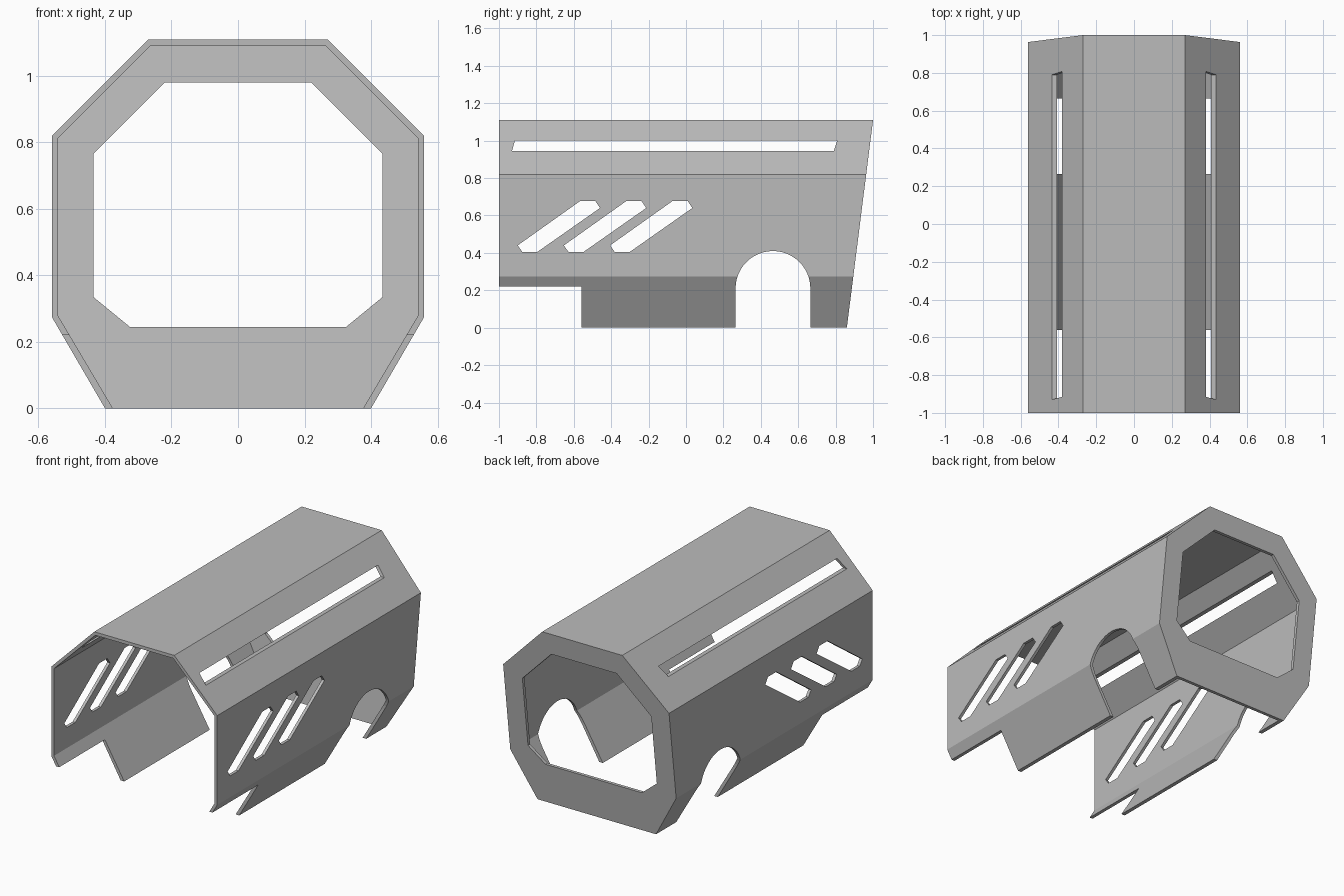
import bpy, bmesh, math

if "Cube" in bpy.data.objects:
    bpy.data.objects.remove(bpy.data.objects["Cube"], do_unlink=True)

WALL = 0.02


def back_y(z):
    """Depth of the leaning rear face at a given height."""
    return 0.86 + 0.14 * z / 1.11


def prism(name, start, end):
    """Solid between two matching loops of points."""
    bm = bmesh.new()
    a = [bm.verts.new(p) for p in start]
    b = [bm.verts.new(p) for p in end]
    bm.faces.new(a)
    bm.faces.new(b[::-1])
    for i in range(len(a)):
        j = (i + 1) % len(a)
        bm.faces.new((a[j], a[i], b[i], b[j]))
    bmesh.ops.recalc_face_normals(bm, faces=bm.faces)
    mesh = bpy.data.meshes.new(name)
    bm.to_mesh(mesh)
    bm.free()
    obj = bpy.data.objects.new(name, mesh)
    bpy.context.collection.objects.link(obj)
    return obj


def mirrored(half):
    return half + [(-x, z) for x, z in reversed(half)]


def lengthwise(name, half, front, inset=0.0):
    """Mirrored x-z profile run from the front to the leaning back."""
    loop = mirrored(half)
    return prism(name, [(x, front, z) for x, z in loop],
                 [(x, back_y(z) - inset, z) for x, z in loop])


def crosswise(name, loop):
    """y-z profile run through the full width."""
    return prism(name, [(-0.8, y, z) for y, z in loop], [(0.8, y, z) for y, z in loop])


# Eight-sided outer body
shell = lengthwise("body_shell", [(0.4, 0), (0.56, 0.275), (0.56, 0.82), (0.27, 1.11)], -1)

# Hollow interior, open at the front and underneath
cutters = [lengthwise("cavity_cutter", [(0.317, -0.1), (0.542, 0.28), (0.542, 0.812),
                                        (0.263, 1.09)], -1.2, WALL)]

# Opening in the rear plate
opening = mirrored([(0.325, 0.245), (0.435, 0.335), (0.435, 0.765), (0.22, 0.98)])
cutters.append(prism("rear_opening_cutter", [(x, 0.7, z) for x, z in opening],
                     [(x, 1.2, z) for x, z in opening]))

# Long slot through both sloping shoulders
cutters.append(crosswise("shoulder_slot_cutter",
                         [(-0.93, 0.945), (0.79, 0.945), (0.808, 1.0), (-0.915, 1.0)]))

# Three slanted vents on each side
vent = [(-0.9, 0.44), (-0.875, 0.405), (-0.795, 0.405),
        (-0.46, 0.64), (-0.485, 0.678), (-0.565, 0.678)]
for i in range(3):
    cutters.append(crosswise("vent_cutter", [(y + 0.247 * i, z) for y, z in vent]))

# Wheel arch with a round top
arch = [(0.465 + 0.2 * math.cos(math.pi * i / 24), 0.21 + 0.2 * math.sin(math.pi * i / 24))
        for i in range(25)]
cutters.append(crosswise("arch_cutter", arch + [(0.265, -0.2), (0.665, -0.2)]))

# Lower front step
cutters.append(crosswise("step_cutter", [(-1.2, -0.2), (-0.56, -0.2), (-0.56, 0.22), (-1.2, 0.22)]))

# Cut everything out of the body
for cutter in cutters:
    cutter.hide_render = True
    mod = shell.modifiers.new(cutter.name, "BOOLEAN")
    mod.operation = "DIFFERENCE"
    mod.solver = "EXACT"
    mod.object = cutter

bpy.context.view_layer.update()
evaluated = shell.evaluated_get(bpy.context.evaluated_depsgraph_get())
result = bpy.data.meshes.new_from_object(evaluated)
shell.modifiers.clear()
shell.data = result
for cutter in cutters:
    bpy.data.objects.remove(cutter, do_unlink=True)

# Plain grey finish
grey = bpy.data.materials.new("plain_grey")
grey.use_nodes = True
color = (0.5, 0.5, 0.5, 1)
grey.diffuse_color = color
grey.node_tree.nodes["Principled BSDF"].inputs["Base Color"].default_value = color
shell.data.materials.clear()
shell.data.materials.append(grey)
for poly in shell.data.polygons:
    poly.material_index = 0
    poly.use_smooth = False
